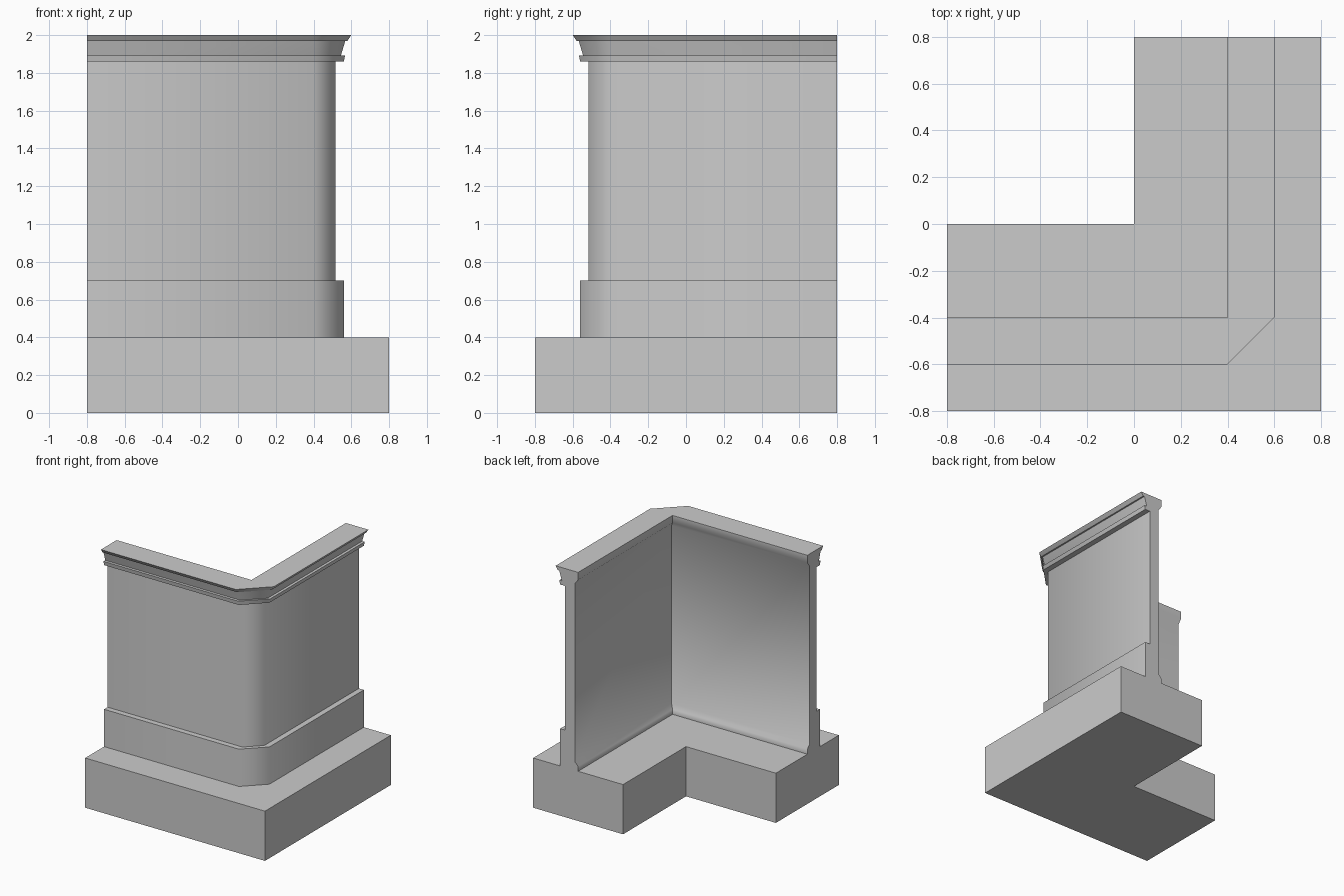
import bpy, bmesh, math

if "Cube" in bpy.data.objects:
    bpy.data.objects.remove(bpy.data.objects["Cube"])

L = 0.8    # half length of the corner piece
C = 0.4    # inner corner line, where the outer chamfer starts


def finish(bm, name):
    bmesh.ops.remove_doubles(bm, verts=bm.verts, dist=1e-5)
    bmesh.ops.recalc_face_normals(bm, faces=bm.faces)
    me = bpy.data.meshes.new(name)
    bm.to_mesh(me)
    bm.free()
    ob = bpy.data.objects.new(name, me)
    bpy.context.collection.objects.link(ob)
    bpy.ops.object.select_all(action='DESELECT')
    ob.select_set(True)
    bpy.context.view_layer.objects.active = ob
    bpy.ops.object.shade_smooth_by_angle(angle=math.radians(50))
    return ob


def extruded_base(name, outline, height):
    bm = bmesh.new()
    face = bm.faces.new([bm.verts.new((x, y, 0)) for x, y in outline])
    top = bmesh.ops.extrude_face_region(bm, geom=[face])
    verts = [g for g in top["geom"] if isinstance(g, bmesh.types.BMVert)]
    bmesh.ops.translate(bm, verts=verts, vec=(0, 0, height))
    return finish(bm, name)


def corner_sweep(name, outer, inner):
    """Sweep an (offset, z) section round the corner: outside chamfered, inside mitred."""
    rings = [[], [], [], []]
    bm = bmesh.new()
    for points, bend in ((outer, lambda d: C), (inner, lambda d: d)):
        for d, z in points:
            b = bend(d)
            for ring, (x, y) in zip(rings, ((-L, -d), (b, -d), (d, -b), (d, L))):
                ring.append(bm.verts.new((x, y, z)))
    n = len(rings[0])
    for r0, r1 in zip(rings, rings[1:]):
        for i in range(n):
            j = (i + 1) % n
            bm.faces.new((r0[i], r0[j], r1[j], r1[i]))
    bm.faces.new(rings[0])
    bm.faces.new(rings[-1])
    return finish(bm, name)


# L-shaped foundation block
extruded_base("foundation_block",
              [(-L, -L), (L, -L), (L, L), (0, L), (0, 0), (-L, 0)], 0.4)

# Wall with plinth and cornice outside, small skirting and top trim inside
corner_sweep(
    "moulded_corner_wall",
    outer=[(0.56, 0.4), (0.56, 0.7), (0.515, 0.7), (0.515, 1.86),
           (0.56, 1.86), (0.567, 1.893), (0.545, 1.893), (0.568, 1.97),
           (0.58, 1.97), (0.60, 2.0)],
    inner=[(0.40, 2.0), (0.40, 1.94), (0.43, 1.90), (0.43, 0.47),
           (0.40, 0.44), (0.40, 0.4)])
